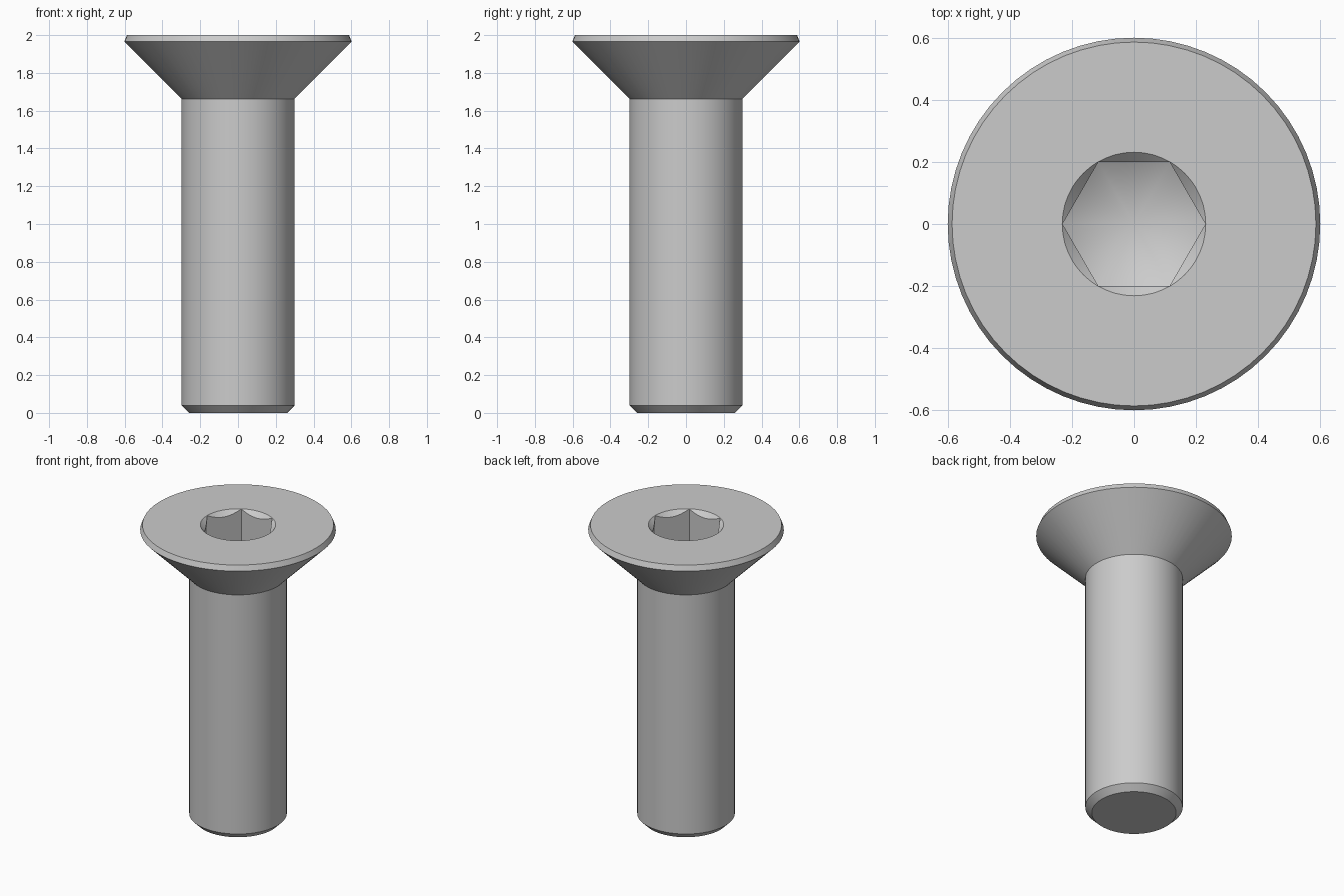
import bpy, bmesh, math

cube = bpy.data.objects.get("Cube")
if cube:
    bpy.data.objects.remove(cube, do_unlink=True)

# Single metal colour
steel = bpy.data.materials.new("steel_grey")
steel.use_nodes = True
steel.diffuse_color = (0.6, 0.6, 0.6, 1)
steel.node_tree.nodes["Principled BSDF"].inputs["Base Color"].default_value = (0.6, 0.6, 0.6, 1)


def revolve(name, profile, sides):
    """Turn a closed (radius, z) profile, starting and ending on the axis, into a solid."""
    bm = bmesh.new()
    verts = [bm.verts.new((r, 0, z)) for r, z in profile]
    edges = [bm.edges.new(pair) for pair in zip(verts, verts[1:])]
    bmesh.ops.spin(bm, geom=verts + edges, cent=(0, 0, 0), axis=(0, 0, 1),
                   angle=math.tau, steps=sides, use_duplicate=False)
    bmesh.ops.remove_doubles(bm, verts=bm.verts, dist=1e-5)
    bmesh.ops.dissolve_limit(bm, angle_limit=1e-3, verts=bm.verts, edges=bm.edges)
    bmesh.ops.recalc_face_normals(bm, faces=bm.faces)
    mesh = bpy.data.meshes.new(name)
    bm.to_mesh(mesh)
    bm.free()
    obj = bpy.data.objects.new(name, mesh)
    bpy.context.collection.objects.link(obj)
    return obj


def apply_boolean(target, tool, operation):
    mod = target.modifiers.new("cut", "BOOLEAN")
    mod.operation, mod.solver, mod.object = operation, "EXACT", tool
    bpy.context.view_layer.objects.active = target
    bpy.ops.object.modifier_apply(modifier=mod.name)
    bpy.data.objects.remove(tool, do_unlink=True)


# Bolt body: chamfered tip, shank, countersunk head with a thin bevelled rim
bolt = revolve("countersunk_bolt", [(0, 0), (0.26, 0), (0.3, 0.04), (0.3, 1.663),
                                    (0.602, 1.965), (0.588, 2), (0, 2)], 64)

# Hexagonal socket with a drilled conical floor
socket = revolve("socket_cutter", [(0, 1.5), (0.231, 1.5), (0.231, 2.1), (0, 2.1)], 6)
drill = revolve("drill_cutter", [(0, 1.63), (0.3, 1.8), (0.3, 2.2), (0, 2.2)], 48)
apply_boolean(socket, drill, "INTERSECT")
apply_boolean(bolt, socket, "DIFFERENCE")

# Round countersink around the socket mouth
mouth = revolve("mouth_cutter", [(0, 1.768), (0.282, 2.05), (0, 2.05)], 48)
apply_boolean(bolt, mouth, "DIFFERENCE")

# Finish
bolt.data.materials.clear()
bolt.data.materials.append(steel)
bpy.ops.object.select_all(action="DESELECT")
bolt.select_set(True)
bpy.context.view_layer.objects.active = bolt
bpy.ops.object.shade_smooth_by_angle(angle=math.radians(25))
